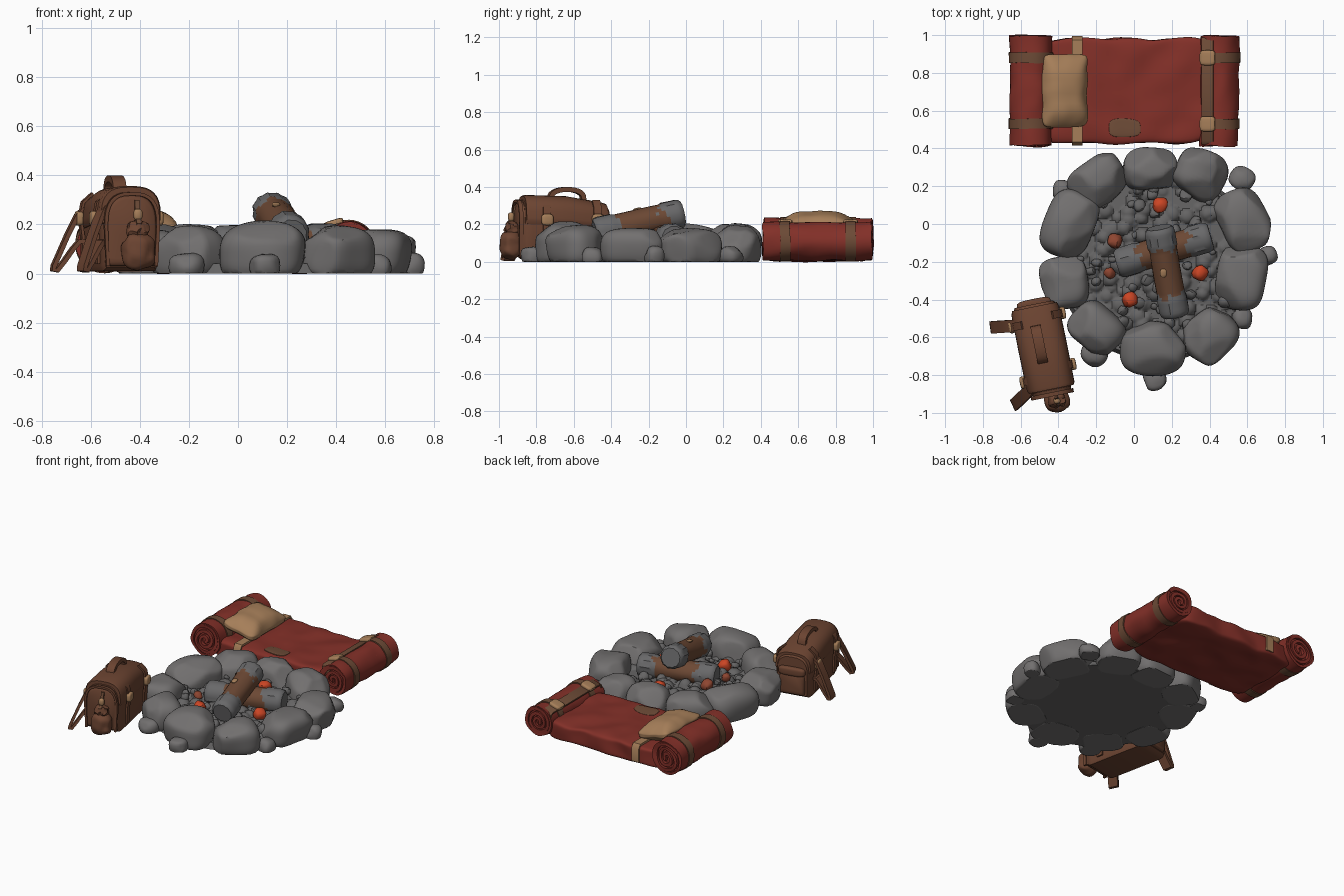
import bpy, bmesh, math, random
from mathutils import Vector, Matrix, Euler, noise

if "Cube" in bpy.data.objects:
    bpy.data.objects.remove(bpy.data.objects["Cube"])
random.seed(4)
PI = math.pi


def mat(name, r, g, b):
    m = bpy.data.materials.new(name)
    m.diffuse_color = (r, g, b, 1)
    m.use_nodes = True
    m.node_tree.nodes["Principled BSDF"].inputs["Base Color"].default_value = m.diffuse_color
    return m


STONE = mat("grey_stone", 0.168, 0.161, 0.16)
ASH = mat("dark_ash", 0.13, 0.127, 0.127)
CHAR = mat("charred_grey", 0.14, 0.139, 0.142)
WOOD = mat("log_brown", 0.15, 0.065, 0.034)
EMBER = mat("ember_orange", 0.6, 0.06, 0.018)
GLOW = mat("dim_ember", 0.27, 0.06, 0.03)
RED = mat("blanket_red", 0.225, 0.029, 0.021)
TAN = mat("tan_cloth", 0.38, 0.21, 0.1)
STRAP = mat("strap_brown", 0.15, 0.069, 0.037)
PACK = mat("pack_brown", 0.15, 0.058, 0.031)


def finish(name, bm, mats, M=None):
    if M:
        bm.transform(M)
    bmesh.ops.recalc_face_normals(bm, faces=bm.faces)
    me = bpy.data.meshes.new(name)
    bm.to_mesh(me)
    bm.free()
    for m in mats:
        me.materials.append(m)
    bpy.context.collection.objects.link(bpy.data.objects.new(name, me))


def blob(name, loc, half, m, p=3.0, rot=(0, 0, 0), n=8, amp=0.0, freq=6, chips=0,
         floor=False, pinch=False, M=None):
    """Rounded box, optionally chipped by planes, wrinkled, flattened on the ground or pinched like a pillow."""
    bm = bmesh.new()
    bmesh.ops.create_cube(bm, size=2)
    bmesh.ops.subdivide_edges(bm, edges=bm.edges, cuts=n, use_grid_fill=True)
    planes = []
    for _ in range(chips):
        d = Vector((random.uniform(-1, 1), random.uniform(-1, 1), random.uniform(-0.1, 1.1))).normalized()
        planes.append((d, random.uniform(0.9, 1.08)))
    R = Euler(rot).to_matrix()
    for v in bm.verts:
        c = v.co / sum(abs(k) ** p for k in v.co) ** (1 / p)
        for d, k in planes:
            c -= d * max(c.dot(d) - k, 0) * 0.85
        if pinch:
            c.z *= 0.2 + 0.8 * (1 - abs(c.x) ** 4) * (1 - abs(c.y) ** 4)
        w = R @ Vector((c.x * half[0], c.y * half[1], c.z * half[2])) + Vector(loc)
        w += noise.noise_vector(w * freq) * amp
        if floor:
            w.z = max(w.z, 0.0)
        v.co = w
    finish(name, bm, [m], M)


def ribbon(name, pts, side, width, thick, m, M=None, nw=1, amp=0.0, closed=False):
    """Flat strip swept along a path, its width lying along 'side'."""
    bm = bmesh.new()
    pts, side = [Vector(p) for p in pts], Vector(side).normalized()
    rings, N = [], len(pts)
    for i, p in enumerate(pts):
        a, b = (pts[i - 1], pts[(i + 1) % N]) if closed else (pts[max(i - 1, 0)], pts[min(i + 1, N - 1)])
        nrm = (b - a).cross(side).normalized() * thick / 2
        row = [p + side * width * (j / nw - 0.5) + nrm for j in range(nw + 1)]
        row += [p + side * width * (j / nw - 0.5) - nrm for j in range(nw, -1, -1)]
        rings.append([bm.verts.new(q + noise.noise_vector(q * 9) * amp) for q in row])
    k = len(rings[0])
    for i in range(N if closed else N - 1):
        A, B = rings[i], rings[(i + 1) % N]
        for j in range(k):
            bm.faces.new((A[j], A[(j + 1) % k], B[(j + 1) % k], B[j]))
    if not closed:
        bm.faces.new(rings[0])
        bm.faces.new(rings[-1])
    finish(name, bm, [m], M)


def loft(bm, rings):
    faces = [bm.faces.new((A[j], A[(j + 1) % len(A)], B[(j + 1) % len(A)], B[j]))
             for A, B in zip(rings, rings[1:]) for j in range(len(A))]
    bm.faces.new(rings[0])
    bm.faces.new(rings[-1])
    return faces


def arch_loft(name, w, z0, zm, z1, secs, m, M):
    """Arch-shaped section lofted along y through (y, scale, top factor) stations."""
    bm = bmesh.new()
    prof = [(-w * 0.93, z0), (w * 0.93, z0), (w, z0 + 0.02)]
    for i in range(17):
        c, s = math.cos(PI * i / 16), math.sin(PI * i / 16)
        prof.append((w * math.copysign(abs(c) ** 0.72, c), zm + (z1 - zm) * abs(s) ** 0.72))
    prof.append((-w, z0 + 0.02))
    mid = (z0 + z1) / 2
    loft(bm, [[bm.verts.new((x * s, y, (mid + (z - mid) * s) * t)) for x, z in prof] for y, s, t in secs])
    finish(name, bm, [m], M)


# --- fire ring: x, y, radial half, tangential half, height
CEN = Vector((0.12, -0.21))
STONES = [(0.09, 0.29, .115, .14, .2), (0.35, 0.265, .125, .14, .19), (0.58, 0.02, .13, .17, .175),
          (0.57, -0.28, .13, .175, .18), (0.40, -0.59, .135, .145, .19), (0.10, -0.66, .14, .172, .205),
          (-0.2, -0.55, .125, .145, .19), (-0.37, -0.31, .13, .14, .185), (-0.34, 0.0, .13, .178, .2),
          (-0.19, 0.23, .12, .155, .195)]
for i, (x, y, r, t, h) in enumerate(STONES):
    ang = math.atan2(y - CEN.y, x - CEN.x)
    blob(f"ring_stone_{i}", (x, y, h * 0.4), (r, t, h * 0.61), STONE, 3.0, (0, 0.06, ang), 11, 0.016, 5, 6, True)
for i, (x, y, r) in enumerate([(-.38, .18, .055), (.57, .24, .065), (.71, -.17, .052), (.57, -.5, .055),
                               (-.21, -.685, .068), (.11, -.82, .062)]):
    blob(f"small_stone_{i}", (x, y, .03), (r, r, .05), STONE, 2.6, (0, 0, i), 5, 0.01, 9, 5, True)

# --- ash bed with a flat underside, rubble and embers
bm = bmesh.new()
bmesh.ops.create_cone(bm, cap_ends=True, segments=40, radius1=0.52, radius2=0.5, depth=0.04,
                      matrix=Matrix.Translation((CEN.x, CEN.y, 0.021)))
finish("ash_base", bm, [ASH])
bm = bmesh.new()
bmesh.ops.create_grid(bm, x_segments=110, y_segments=110, size=0.5)
bmesh.ops.delete(bm, geom=[v for v in bm.verts if v.co.length > 0.49], context='VERTS')
for v in bm.verts:
    d, seeds = noise.voronoi(v.co * 15)
    v.co.z = 0.05 + 0.03 * (1 - v.co.length / 0.5)
    v.co.z += (0.03 + 0.025 * noise.noise(seeds[0] * 3)) * math.sqrt(max(0, 1 - (d[0] * 1.6) ** 2))
finish("ash_bed", bm, [ASH], Matrix.Translation((CEN.x, CEN.y, 0)))
for i in range(50):
    a, r = random.uniform(0, 2 * PI), 0.43 * math.sqrt(random.random())
    s = random.uniform(0.016, 0.034)
    blob(f"cinder_{i}", (CEN.x + r * math.cos(a), CEN.y + r * math.sin(a), 0.085), (s, s * .8, s), ASH, 2.5,
         (a, r, a), 2, 0.006, 30, 4)
for i, (x, y, m) in enumerate([(.14, .1, EMBER), (.35, -.26, EMBER), (-.02, -.4, EMBER), (-.1, -.09, GLOW),
                               (-.13, -.26, GLOW)]):
    s = 0.038 if i != 4 else 0.027
    blob(f"ember_{i}", (x, y, 0.102), (s, s, s), m, 3, (.3, .2, i), 3, 0.006, 30, 6)


# --- logs with charred ends
def log(name, a, b, rad):
    a, b = Vector(a), Vector(b)
    bm = bmesh.new()
    S, L, rings = 24, 26, []
    for i in range(-1, L + 2):
        t, row = min(max(i / L, 0), 1), []
        burnt = abs(2 * t - 1) > 0.55
        for j in range(S):
            d = Vector((math.cos(2 * PI * j / S), math.sin(2 * PI * j / S), 0))
            r = rad * (1 + 0.06 * noise.noise(d * 3 + Vector((0, 0, t * 2 + rad * 50))) + 0.05 * burnt)
            r = (r + 0.004 * (j % 2) * burnt) * (0.8 if i in (-1, L + 1) else 0.95 if i in (0, L) else 1)
            end = 0.012 if i == -1 else -0.012 if i == L + 1 else 0
            row.append(bm.verts.new(d * r + Vector((0, 0, t * (b - a).length - end))))
        rings.append(row)
    for f in loft(bm, rings):
        c = f.calc_center_median()
        e = abs(2 * c.z / (b - a).length - 1) + 0.3 * noise.noise(c * 22)
        f.material_index = 0 if e > 0.55 else 1
    finish(name, bm, [CHAR, WOOD], Matrix.Translation(a) @ (b - a).to_track_quat('Z', 'Y').to_matrix().to_4x4())


log("lower_log", (-.08, -.208, .115), (.395, -.068, .125), .075)
log("upper_log", (.215, -.475, .158), (.135, -.03, .257), .074)
blob("log_knot", (.155, -.26, .281), (.018, .024, .008), TAN, 2.5, (.2, 0, 0), 2)

# --- bedroll: mat, two spiral rolls, straps, pillow
blob("bedroll_mat", (-.05, .705, .073), (.46, .277, .066), RED, 9, n=24, amp=0.016, freq=7)
for nm, cx, R, flip in (("left_roll", -.545, .113, 1), ("right_roll", .453, .102, -1)):
    def at(a, r, y=.705):
        return (cx + flip * r * math.cos(a), y, R + 0.008 + r * math.sin(a))
    ribbon(nm + "_spiral", [at(2 * PI * 2.6 * i / 75 - 1.2, .012 + (R - .024) * i / 75) for i in range(76)],
           (0, 1, 0), .585, .021, RED, None, 12, .01)
    ribbon(nm + "_wrap", [at(2 * PI * i / 32, R - .01) for i in range(32)], (0, 1, 0), .578, .02, RED, None, 16, .012, True)
    bm = bmesh.new()
    bmesh.ops.create_cone(bm, cap_ends=True, segments=32, radius1=R - .012, radius2=R - .012, depth=.55)
    finish(nm + "_core", bm, [RED], Matrix.Translation(at(0, 0)) @ Matrix.Rotation(PI / 2, 4, 'X'))
    for k, y in enumerate((.53, .88)):
        ribbon(f"{nm}_strap_{k}", [at(2 * PI * i / 32, R, y) for i in range(32)], (0, 1, 0), .055, .012, STRAP,
               None, 2, .005, True)
ribbon("cross_strap", [(.39, .425, .12), (.39, .428, .185), (.39, .44, .194), (.39, .97, .194), (.39, .982, .185),
                       (.39, .985, .12)], (1, 0, .3), .065, .012, STRAP)
for k, y in enumerate((.53, .88)):
    blob(f"strap_buckle_{k}", (.39, y, .203), (.042, .04, .016), TAN, 5, (0, -.3, 0), 4)
ribbon("mat_strap", [(-.3, .424, .03), (-.3, .422, .125), (-.3, .435, .146), (-.3, .975, .146), (-.3, .988, .125),
                     (-.3, .986, .03)], (1, 0, 0), .055, .014, TAN)
blob("mat_patch", (-.055, .51, .138), (.085, .046, .006), STRAP, 4, n=12, amp=.016, freq=7)
blob("pillow", (-.365, .705, .193), (.122, .192, .07), TAN, 9, (0, .22, 0), 14, .008, 12, pinch=True)

# --- backpack, in its own turned frame
B = Matrix.Translation((-.485, -.645, 0)) @ Matrix.Rotation(.2, 4, 'Z')
arch_loft("pack_body", .118, .01, .2, .345, [(-.24, .9, 1), (-.225, .97, 1), (-.2, 1, 1), (0, 1, .98), (.18, 1, .89),
                                             (.205, .97, .88), (.225, .88, .88)], PACK, B)
arch_loft("pack_lid", .13, .2, .235, .358, [(-.235, .93, 1), (-.22, .99, 1), (0, 1, .98), (.19, .99, .89),
                                            (.212, .93, .88)], PACK, B)
arch_loft("pack_front_panel", .105, .03, .19, .32, [(-.268, .88, 1), (-.262, .95, 1), (-.25, 1, 1), (-.2, 1, 1)], PACK, B)
arch_loft("pack_back_pocket", .088, .03, .12, .2, [(.18, 1, 1), (.228, 1, 1), (.24, .94, 1), (.246, .85, 1)], PACK, B)
blob("pack_back_pocket_flap", (0, .22, .19), (.092, .033, .03), PACK, 4, n=6, M=B)
edge = [(.108 * math.copysign(abs(math.cos(a)) ** .72, math.cos(a)), -.262, .19 + .135 * abs(math.sin(a)) ** .72)
        for a in [PI * i / 16 for i in range(17)]]
ribbon("pack_piping", [(.1, -.262, .03)] + edge + [(-.1, -.262, .03)], (0, 1, 0), .022, .014, PACK, B)
# hanging pouch with toggle
blob("pouch", (.018, -.302, .09), (.07, .058, .075), PACK, 2.4, n=8, amp=.012, freq=20, M=B)
blob("pouch_neck", (.018, -.298, .175), (.045, .038, .04), PACK, 2.6, n=6, amp=.014, freq=40, M=B)
blob("pouch_toggle", (.018, -.3, .24), (.018, .016, .024), TAN, 3, n=3, M=B)
ribbon("pouch_cord", [(.018, -.28, .3), (.018, -.29, .24), (.018, -.325, .2)], (1, 0, 0), .02, .01, STRAP, B)
# top handle
ribbon("pack_handle", [(-.015, .01 + .09 * math.cos(a), .325 + .062 * abs(math.sin(a)) ** .6) for a in
                       [PI * i / 14 for i in range(15)]], (1, 0, 0), .055, .026, PACK, B)
# closing straps and buckles on both long sides
for k, (x, y) in enumerate([(.132, -.126), (.132, .15), (-.132, -.17), (-.132, .128)]):
    s = math.copysign(1, x)
    ribbon(f"pack_strap_{k}", [(s * .085, y, .325), (s * .125, y, .29), (s * .136, y, .23), (s * .126, y, .15),
                               (s * .122, y, .04)], (0, 1, 0), .042, .012, PACK, B)
    blob(f"pack_buckle_{k}", (s * .14, y, .225), (.016, .032, .03), TAN, 4, n=4, M=B)
# shoulder strap loops trailing to the ground
for k, (y, lean, reach) in enumerate([(.13, .02, 1.0), (-.2, -.08, .86)]):
    prof = [(-.1, .28), (-.145, .24), (-.185, .16), (-.22, .08), (-.242, .03), (-.245, .015), (-.23, .012),
            (-.2, .05), (-.165, .1), (-.14, .13), (-.11, .13)]
    pts = [(x * reach if x < -.12 else x, y + lean * (-.1 - x) / .15, z) for x, z in prof]
    ribbon(f"shoulder_strap_{k}", pts, (lean * 3, 1, 0), .065, .018, PACK, B)

# --- shading
bpy.ops.object.select_all(action='SELECT')
bpy.context.view_layer.objects.active = bpy.data.objects["pillow"]
bpy.ops.object.shade_smooth_by_angle(angle=math.radians(40))
